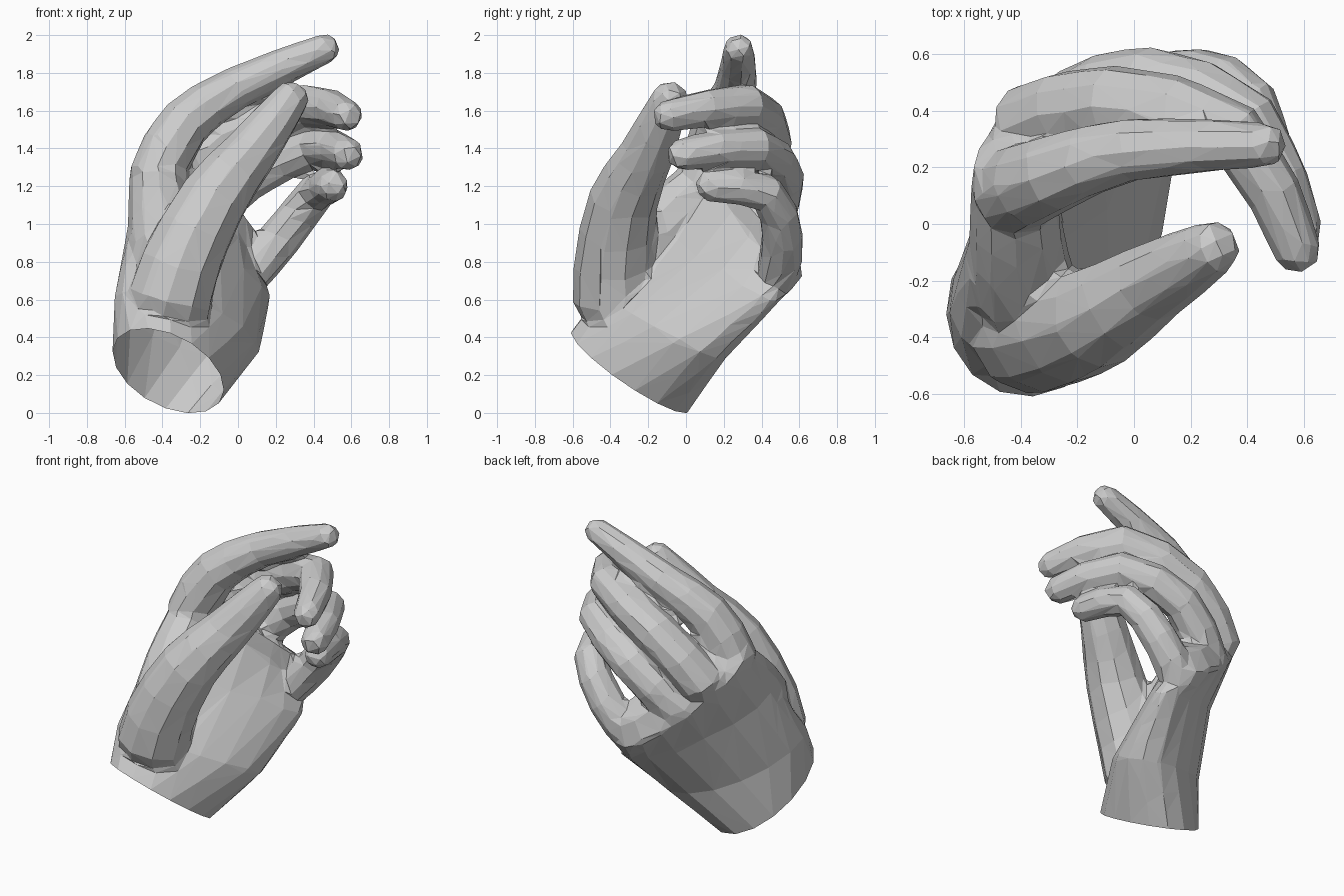
import bpy, bmesh
from math import cos, sin, pi
from mathutils import Vector

if "Cube" in bpy.data.objects:
    bpy.data.objects.remove(bpy.data.objects["Cube"])


def loft(name, rings):
    """Closed skin through a list of equal-sized rings."""
    bm = bmesh.new()
    vr = [[bm.verts.new(p) for p in r] for r in rings]
    n = len(vr[0])
    for a, b in zip(vr, vr[1:]):
        for i in range(n):
            j = (i + 1) % n
            bm.faces.new((a[i], a[j], b[j], b[i]))
    bm.faces.new(vr[0][::-1])
    bm.faces.new(vr[-1])
    bmesh.ops.recalc_face_normals(bm, faces=bm.faces)
    me = bpy.data.meshes.new(name)
    bm.to_mesh(me)
    bm.free()
    ob = bpy.data.objects.new(name, me)
    bpy.context.collection.objects.link(ob)
    return ob


def digit(name, r0, r1, pts, sides=10):
    """Rounded tube tapering from r0 to r1 along a curve through pts."""
    C = [Vector(p) for p in pts]
    C = [C[0]] + C + [C[-1]]
    P = []
    for a, b, c, d in zip(C, C[1:], C[2:], C[3:]):
        P += [b, ((b + c) * 9 - a - d) / 16]      # joint, then curve midpoint
    P.append(C[-1])
    n = len(P) - 1
    R = [(r1 + (r0 - r1) * (1 - (i / n) ** 1.4)) * 1.05 for i in range(n + 1)]
    # root buried in the palm
    P.insert(0, P[0].lerp(Vector((-.25, .15, .75)), 0.28))
    R.insert(0, R[0] * 0.85)
    # round tip
    d = (P[-1] - P[-2]).normalized()
    end, r = P[-1], R[-1]
    for f, s in ((0.55, 0.86), (0.95, 0.5)):
        P.append(end + d * r * f)
        R.append(r * s)
    rings = []
    side = Vector((0.6, 0.45, -0.65))
    for i, p in enumerate(P):
        t = (P[min(i + 1, len(P) - 1)] - P[max(i - 1, 0)]).normalized()
        side = (side - t * side.dot(t)).normalized()
        up = t.cross(side)
        rings.append([p + (side * cos(2 * pi * k / sides) + up * sin(2 * pi * k / sides)) * R[i]
                      for k in range(sides)])
    return loft(name, rings)


# palm: rings of centre, half width (thumb side to little side), half depth, inner flatness
BACK = Vector((-.70, .67, -.22))
PALM = [
    ((-.37, -.295, .223), (.20, .24, -.215), .31, 1.0),
    ((-.27, -.12, .47), (.34, .28, -.18), .26, 1.0),
    ((-.20, .16, .80), (.36, .31, -.21), .20, 0.75),
    ((-.23, .36, 1.03), (.32, .23, -.32), .18, 0.95),
]
rings = []
for c, u, depth, flat in PALM:
    c, u, v = Vector(c), Vector(u), BACK * depth
    ring = []
    for k in range(16):
        a = 2 * pi * k / 16
        s = sin(a)
        ring.append(c + u * cos(a) + v * (s if s > 0 else s * flat))
    rings.append(ring)
# rounded knuckle end, and a spare length below the wrist for trimming
rings.append([c + (p - c) * 0.8 + Vector((.08, .03, .10)) for p in rings[-1]])
wrist = Vector(PALM[0][0])
axis = Vector(PALM[0][1]).cross(BACK).normalized()
if axis.z < 0:
    axis = -axis
rings.insert(0, [p - axis * 0.15 for p in rings[0]])
hand = loft("hand", rings)

# digits (and the web of skin beside the thumb): root radius, tip radius, joints
DIGITS = {
    "index_finger": (.15, .078, [(-.42, .12, 1.29), (-.28, .18, 1.535), (0, .265, 1.725), (.455, .28, 1.925)]),
    "middle_finger": (.14, .083, [(-.36, .36, 1.18), (-.08, .43, 1.45), (.36, .32, 1.63), (.575, -.085, 1.575)]),
    "ring_finger": (.125, .085, [(-.21, .43, 1.0), (.05, .51, 1.24), (.41, .37, 1.405), (.58, -.01, 1.37)]),
    "little_finger": (.115, .083, [(.05, .48, .73), (.23, .51, .93), (.41, .43, 1.16), (.50, .14, 1.2)]),
    "thumb": (.225, .098, [(-.39, -.36, .47), (-.31, -.38, .77), (-.13, -.33, 1.13), (.06, -.21, 1.37),
                           (.27, -.09, 1.65)]),
    "thumb_web": (.18, .14, [(-.37, -.32, .75), (-.40, -.12, 1.0), (-.42, .08, 1.2)]),
}
parts = [digit(name, *d) for name, d in DIGITS.items()]

# merge everything into one skin, soften the joins, reduce to flat facets
for ob in parts + [hand]:
    ob.select_set(True)
bpy.context.view_layer.objects.active = hand
bpy.ops.object.join()
m = hand.modifiers.new("merge", 'REMESH')
m.mode = 'VOXEL'
m.voxel_size = 0.018
s = hand.modifiers.new("soften", 'SMOOTH')
s.factor = 0.5
s.iterations = 8
for name in ("merge", "soften"):
    bpy.ops.object.modifier_apply(modifier=name)

# open the wrist
bm = bmesh.new()
bm.from_mesh(hand.data)
bmesh.ops.bisect_plane(bm, geom=bm.verts[:] + bm.edges[:] + bm.faces[:], plane_co=wrist,
                       plane_no=axis, clear_inner=True)
bmesh.ops.triangulate(bm, faces=bm.faces)
bm.to_mesh(hand.data)
bm.free()
d = hand.modifiers.new("facets", 'DECIMATE')
d.ratio = min(1.0, 1500 / len(hand.data.polygons))
bpy.ops.object.modifier_apply(modifier="facets")
bpy.ops.object.shade_flat()
